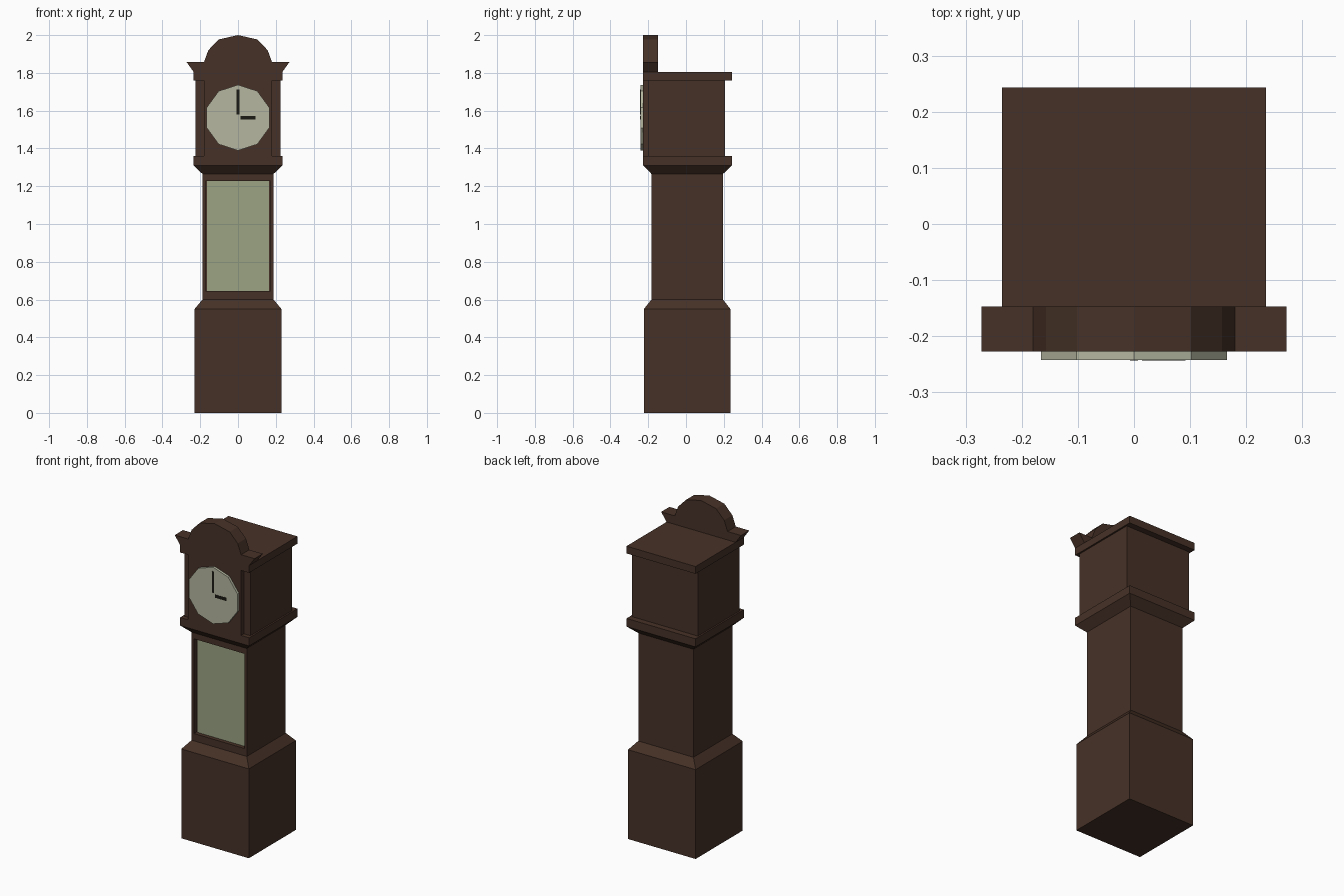
import bpy, bmesh, math

if "Cube" in bpy.data.objects:
    bpy.data.objects.remove(bpy.data.objects["Cube"])


def material(name, rgb):
    m = bpy.data.materials.new(name)
    m.diffuse_color = (*rgb, 1)
    m.use_nodes = True
    m.node_tree.nodes["Principled BSDF"].inputs["Base Color"].default_value = m.diffuse_color
    return m


WOOD = material("dark_wood", (0.062, 0.031, 0.020))
GLASS = material("green_glass", (0.33, 0.37, 0.23))
IVORY = material("dial_ivory", (0.46, 0.47, 0.35))
BLACK = material("hand_black", (0.012, 0.010, 0.007))


def finish(name, bm, mat):
    bmesh.ops.recalc_face_normals(bm, faces=bm.faces)
    me = bpy.data.meshes.new(name)
    bm.to_mesh(me)
    bm.free()
    me.materials.append(mat)
    ob = bpy.data.objects.new(name, me)
    bpy.context.collection.objects.link(ob)
    return ob


def skin(rings):
    """Closed mesh through a stack of matching point loops."""
    bm = bmesh.new()
    loops = [[bm.verts.new(p) for p in r] for r in rings]
    n = len(loops[0])
    for a, b in zip(loops, loops[1:]):
        for i in range(n):
            j = (i + 1) % n
            bm.faces.new((a[i], a[j], b[j], b[i]))
    bm.faces.new(loops[0])
    bm.faces.new(loops[-1])
    return bm


def tiers(*levels):
    """Rectangular tiers, each level = (x0, x1, y0, y1, z)."""
    return skin([[(x0, y0, z), (x1, y0, z), (x1, y1, z), (x0, y1, z)]
                 for x0, x1, y0, y1, z in levels])


def box(x0, x1, y0, y1, z0, z1):
    return tiers((x0, x1, y0, y1, z0), (x0, x1, y0, y1, z1))


def slab(outline, y0, y1):
    """Extrude an (x, z) outline along y."""
    return skin([[(x, y, z) for x, z in outline] for y in (y0, y1)])


FRONT = -0.227                       # shared front plane of the hood
BASE = (-0.23, 0.23, -0.223, 0.235)
TRUNK = (-0.188, 0.188, -0.183, 0.196)
SHELF = (-0.235, 0.235, FRONT, 0.243)

# Base with sloped shoulder
finish("base", tiers((*BASE, 0), (*BASE, 0.55), (*TRUNK, 0.6)), WOOD)

# Trunk with recessed door opening
bm = box(*TRUNK, 0.6, 1.265)
bm.normal_update()
door = min(bm.faces, key=lambda f: f.calc_center_median().y)
bmesh.ops.inset_individual(bm, faces=[door], thickness=0.023)
for v in door.verts:
    v.co.z = 0.645 if v.co.z < 1 else 1.228
recess = bmesh.ops.extrude_discrete_faces(bm, faces=[door])["faces"][0]
bmesh.ops.translate(bm, verts=recess.verts, vec=(0, 0.028, 0))
finish("trunk", bm, WOOD)
finish("door_glass", box(-0.165, 0.165, -0.159, -0.15, 0.645, 1.228), GLASS)

# Flared moulding, hood and cornice
finish("waist_moulding", tiers((*TRUNK, 1.265), (*SHELF, 1.31), (*SHELF, 1.36)), WOOD)
finish("hood", box(-0.225, 0.225, -0.2, 0.206, 1.36, 1.76), WOOD)
finish("hood_front_panel", box(-0.18, 0.18, FRONT, -0.2, 1.36, 1.76), WOOD)
finish("cornice", box(*SHELF, 1.76, 1.805), WOOD)

# Arched pediment with flared ears
half = [(0.235, 1.805), (0.272, 1.857), (0.18, 1.857), (0.157, 1.92), (0.102, 1.977)]
outline = half + [(0, 2.0)] + [(-x, z) for x, z in reversed(half)]
finish("pediment", slab(outline, FRONT, -0.147), WOOD)

# Ten-sided dial and hands
dial = [(0.174 * math.sin(i * math.pi / 5), 1.563 + 0.174 * math.cos(i * math.pi / 5))
        for i in range(10)]
finish("dial", slab(dial, -0.242, FRONT), IVORY)
finish("minute_hand", box(-0.007, 0.007, -0.2435, -0.241, 1.58, 1.712), BLACK)
finish("hour_hand", box(0.014, 0.092, -0.2435, -0.241, 1.554, 1.573), BLACK)
